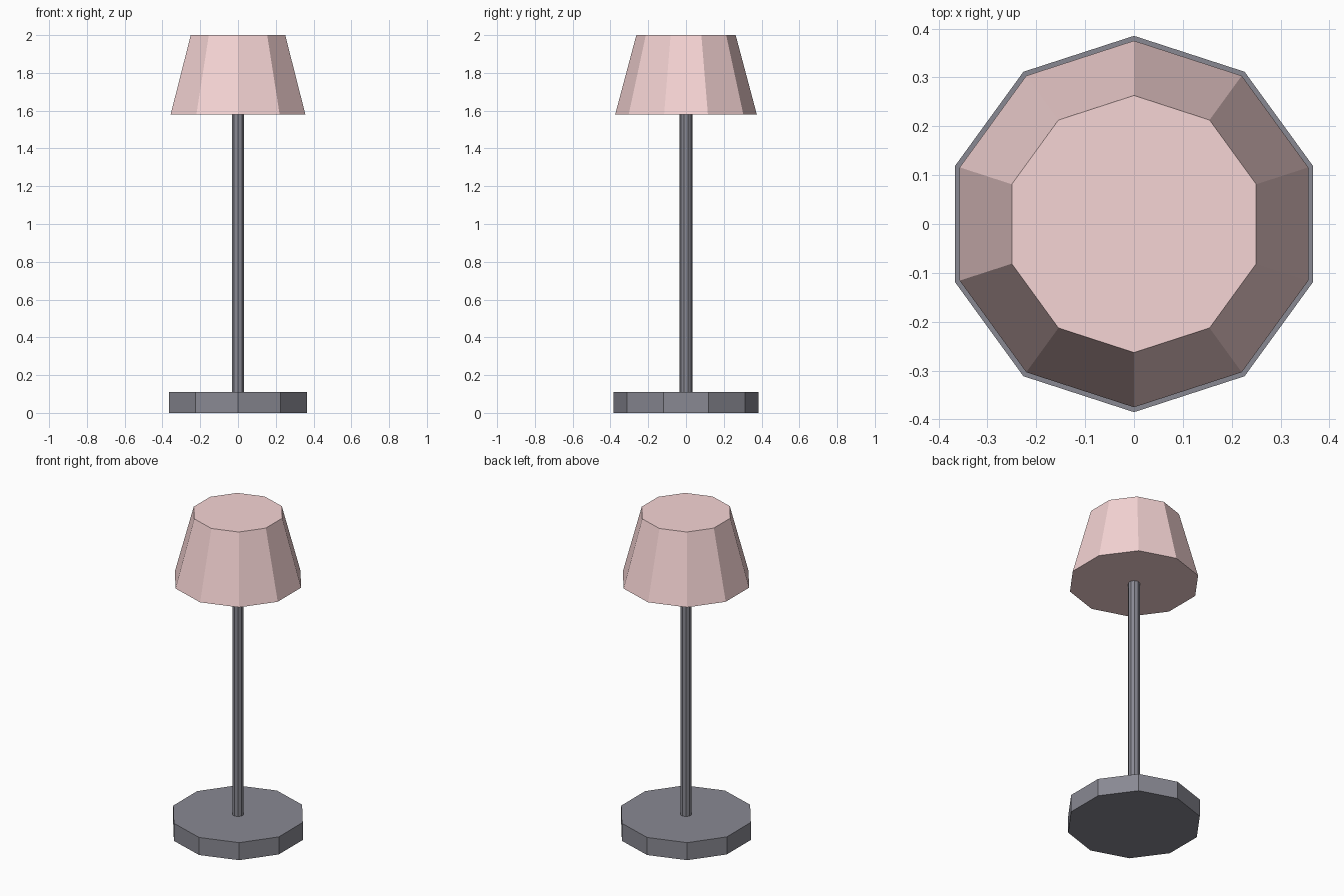
import bpy

if "Cube" in bpy.data.objects:
    bpy.data.objects.remove(bpy.data.objects["Cube"])


def material(name, color):
    mat = bpy.data.materials.new(name)
    mat.diffuse_color = (*color, 1)
    mat.use_nodes = True
    mat.node_tree.nodes["Principled BSDF"].inputs["Base Color"].default_value = mat.diffuse_color
    return mat


def frustum(name, r_bottom, r_top, z0, z1, mat, sides=10):
    # Ten-sided solid with corners on the y axis
    bpy.ops.mesh.primitive_cone_add(
        vertices=sides, radius1=r_bottom, radius2=r_top,
        depth=z1 - z0, location=(0, 0, (z0 + z1) / 2))
    obj = bpy.context.object
    obj.name = name
    obj.data.materials.append(mat)
    return obj


dark = material("dark_metal", (0.25, 0.25, 0.29))
pink = material("pink_fabric", (0.92, 0.66, 0.66))

# Foot, pole and tapered shade
frustum("base", 0.385, 0.385, 0.0, 0.11, dark)
frustum("pole", 0.034, 0.034, 0.11, 1.58, dark)
frustum("lampshade", 0.375, 0.263, 1.58, 2.0, pink)
